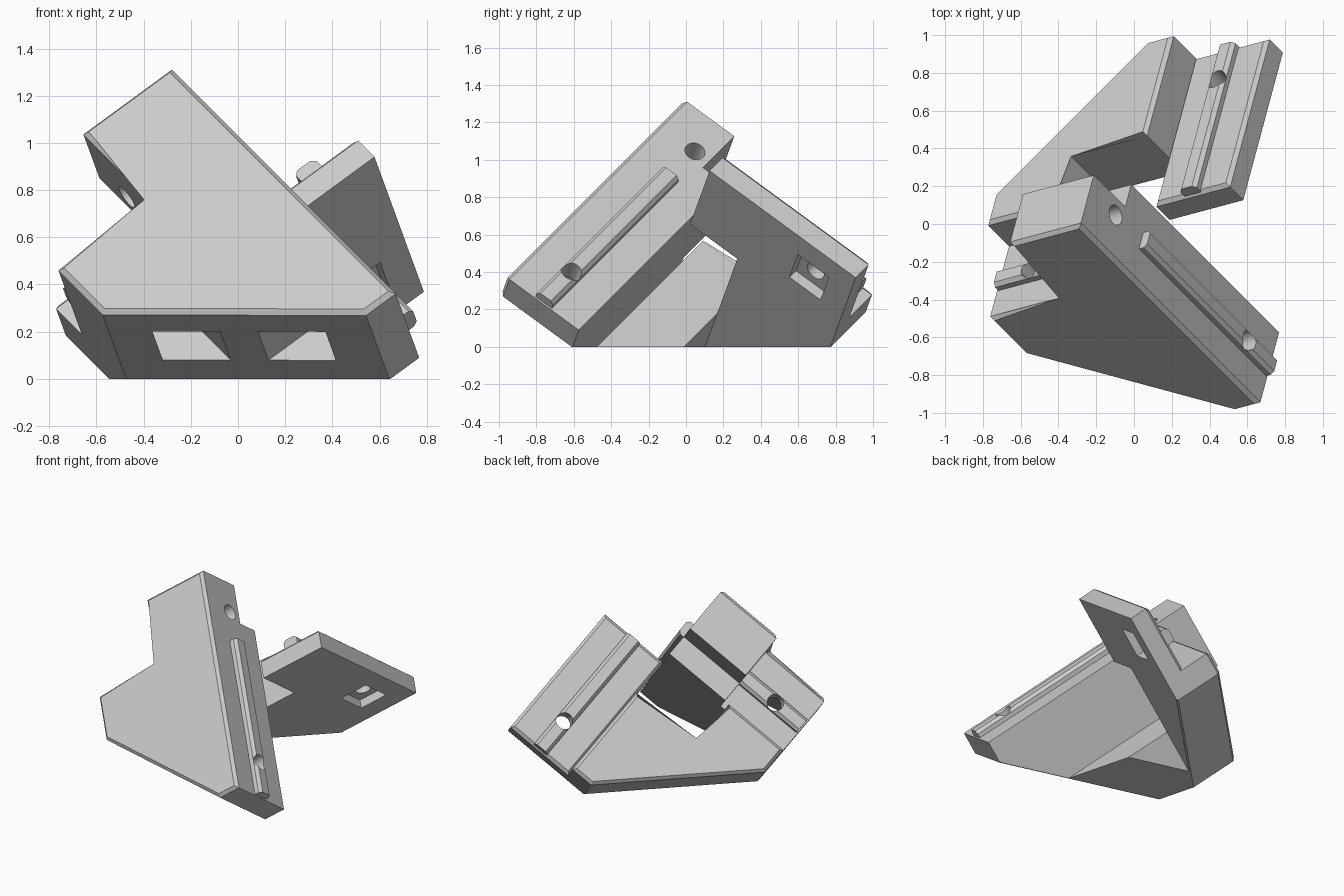
import bpy, bmesh
from math import radians, cos, sin, sqrt
from mathutils import Matrix, Vector

cube = bpy.data.objects.get("Cube")
if cube:
    bpy.data.objects.remove(cube, do_unlink=True)

grey = bpy.data.materials.new("light_grey")
grey.use_nodes = True
COL = (0.6, 0.6, 0.6, 1)
grey.diffuse_color = COL
grey.node_tree.nodes["Principled BSDF"].inputs["Base Color"].default_value = COL

# Cube-corner frame: three square axes leaning equally away from the vertical
H, V = sqrt(2 / 3), -sqrt(1 / 3)
axes = [Vector((H * cos(radians(a)), H * sin(radians(a)), V)) for a in (-45, 195, 75)]
FRAME = Matrix(axes).transposed().to_4x4()
FRAME.translation = (-0.285, -0.01, 1.322)


def finish(bm, name):
    bmesh.ops.recalc_face_normals(bm, faces=bm.faces)
    me = bpy.data.meshes.new(name)
    bm.to_mesh(me)
    bm.free()
    me.materials.append(grey)
    ob = bpy.data.objects.new(name, me)
    bpy.context.collection.objects.link(ob)
    return ob


def prism(name, pts, axis, lo, hi, chamfer=0.0):
    """Extrude a 2D outline along a frame axis, chamfering the rim at lo."""
    bm = bmesh.new()

    def ring(h):
        out = []
        for p in pts:
            c = list(p)
            c.insert(axis, h)
            out.append(bm.verts.new(c))
        return out
    a, b = ring(lo), ring(hi)
    cap = bm.faces.new(a)
    bm.faces.new(b[::-1])
    for i in range(len(a)):
        j = (i + 1) % len(a)
        bm.faces.new((a[j], a[i], b[i], b[j]))
    if chamfer:
        bmesh.ops.bevel(bm, geom=list(cap.edges), offset=chamfer, segments=1,
                        profile=0.5, affect='EDGES')
    return finish(bm, name)


def box(name, x, y, z):
    pts = [(y[0], z[0]), (y[1], z[0]), (y[1], z[1]), (y[0], z[1])]
    return prism(name, pts, 0, *x)


def drill(axis, center, lo, hi, r=0.055):
    pts = [(center[0] + r * cos(radians(a)), center[1] + r * sin(radians(a)))
           for a in range(0, 360, 15)]
    return prism("drill", pts, axis, lo, hi)


def rib(center, axis_pair, base, lo, hi):
    """Tapered slot rib; axis_pair = (run axis, outward axis)."""
    run, out = axis_pair
    prof = [(-0.055, 0.02), (-0.055, -0.03), (-0.035, -0.05),
            (0.035, -0.05), (0.055, -0.03), (0.055, 0.02)]
    rest = [i for i in range(3) if i != run]
    pts = [(base + h, center + w) if rest[0] == out else (center + w, base + h)
           for w, h in prof]
    return prism("rib", pts, run, lo, hi)


def boolean(ob, others, op):
    for o in others:
        mod = ob.modifiers.new("cut", 'BOOLEAN')
        mod.operation, mod.solver, mod.object = op, 'EXACT', o
        bpy.context.view_layer.update()
        dg = bpy.context.evaluated_depsgraph_get()
        me = bpy.data.meshes.new_from_object(ob.evaluated_get(dg))
        ob.modifiers.clear()
        ob.data = me
        bpy.data.objects.remove(o, do_unlink=True)


def place(ob):
    """Move the part into the frame and trim it at the ground."""
    ob.data.transform(FRAME)
    bm = bmesh.new()
    bm.from_mesh(ob.data)
    res = bmesh.ops.bisect_plane(bm, geom=bm.verts[:] + bm.edges[:] + bm.faces[:],
                                 plane_co=(0, 0, 0), plane_no=(0, 0, -1), clear_outer=True)
    rim = [e for e in res["geom_cut"] if isinstance(e, bmesh.types.BMEdge) and e.is_boundary]
    if rim:
        bmesh.ops.holes_fill(bm, edges=rim)
    bm.to_mesh(ob.data)
    bm.free()


W = 0.49          # bar width
MID = W / 2
WALL = 0.08       # wall left under each screw pocket
SINK = 0.105      # half size of a screw pocket
LONG, SHORT = 1.645, 0.975
U1_HOLE, U2_HOLE, U3_HOLE = 1.395, 0.735, 1.25
POCKET = (MID - SINK, MID + SINK)

# Front plate: long strip with a side branch and a diagonal gusset
front = prism("front_plate",
              [(0, 0), (0, 0.475), (0.5, 0.475), (0.5, SHORT), (0.825, SHORT),
               (LONG, 0.16), (LONG, 0)], 2, 0, W, 0.02)
boolean(front, [rib(MID, (0, 1), 0, 0.47, LONG - 0.01),
                rib(MID, (1, 0), 0.5, 0.45, SHORT - 0.01)], 'UNION')
boolean(front, [
    box("step", (-0.1, 0.29), (-0.1, 0.6), (0.34, 0.6)),
    drill(1, (0.235, MID), -0.2, 0.6),
    drill(1, (U1_HOLE, MID), -0.2, 0.3),
    drill(0, (U2_HOLE, MID), 0.3, 0.8),
    box("pocket", (U1_HOLE - SINK, U1_HOLE + SINK), (WALL, 1), POCKET),
    box("pocket", (WALL + 0.5, 2), (U2_HOLE - SINK, U2_HOLE + SINK), POCKET),
], 'DIFFERENCE')

# Rear plate: notched angle with a diagonal gusset
rear = prism("rear_plate",
             [(0, 0.83), (0, 1.5), (0.16, 1.5), (SHORT, 0.685), (SHORT, W),
              (0.51, W), (0.51, 0.83)], 0, 0.29, 0.64, 0.02)

# Rear tab: thin shelf with rib, screw hole and pocket
tab = prism("rear_tab", [(-W, 0.51), (0.005, 0.51), (0.005, 1.5), (-W, 1.5)],
            0, 0.5, 0.64, 0.02)
boolean(tab, [rib(-MID, (2, 0), 0.5, 0.52, 1.49)], 'UNION')
boolean(tab, [
    drill(0, (-MID, U3_HOLE), 0.3, 0.8),
    box("pocket", (0.5 + WALL, 0.8), (-MID - SINK, -MID + SINK),
        (U3_HOLE - SINK, U3_HOLE + SINK)),
], 'DIFFERENCE')

# Corner block joining both plates down to the ground
block = box("corner_block", (0.64, 1.4), (0.51, SHORT), (W, 0.83))

for part in (front, rear, tab, block):
    place(part)
